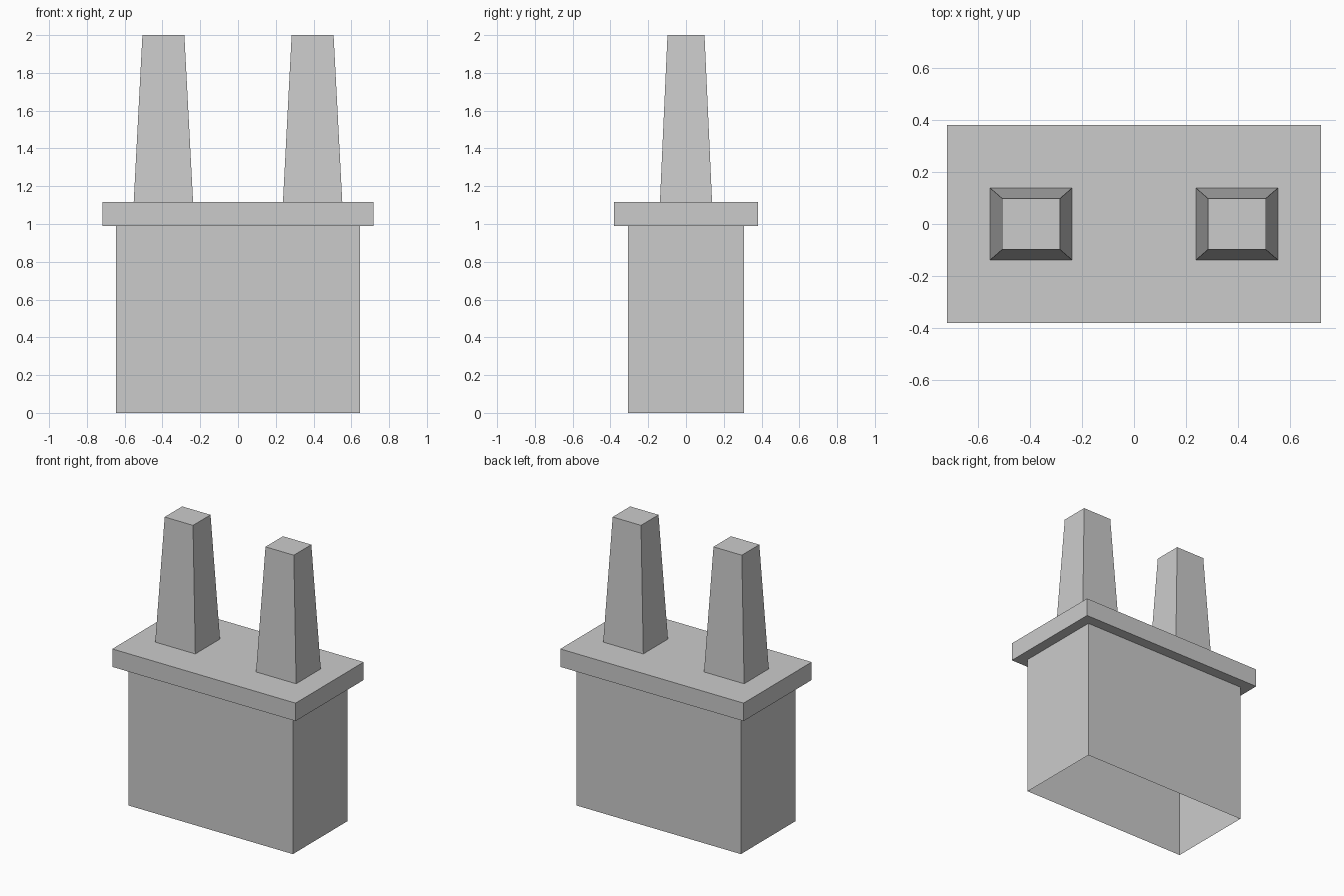
import bpy, bmesh

if "Cube" in bpy.data.objects:
    bpy.data.objects.remove(bpy.data.objects["Cube"])


def tapered_box(name, x, z0, z1, base, top, cap_bottom=True, cap_top=True):
    """Box from z0 to z1 with half sizes base (bottom) and top, centred at x."""
    bm = bmesh.new()
    rings = []
    for z, (hx, hy) in ((z0, base), (z1, top)):
        rings.append([bm.verts.new((x + sx * hx, sy * hy, z))
                      for sx, sy in ((-1, -1), (1, -1), (1, 1), (-1, 1))])
    low, high = rings
    for i in range(4):
        j = (i + 1) % 4
        bm.faces.new((low[i], low[j], high[j], high[i]))
    if cap_bottom:
        bm.faces.new(low[::-1])
    if cap_top:
        bm.faces.new(high)
    mesh = bpy.data.meshes.new(name)
    bm.to_mesh(mesh)
    bm.free()
    obj = bpy.data.objects.new(name, mesh)
    bpy.context.collection.objects.link(obj)
    return obj


# Chimney stack: hollow shell, open underneath
tapered_box("stack", 0, 0, 0.99, (0.645, 0.307), (0.645, 0.307),
            cap_bottom=False, cap_top=False)

# Overhanging slab
tapered_box("slab", 0, 0.99, 1.117, (0.718, 0.381), (0.718, 0.381))

# Two tapered square pots
for side, x in (("left", -0.395), ("right", 0.395)):
    tapered_box(side + "_pot", x, 1.117, 2.0, (0.157, 0.138), (0.111, 0.098),
                cap_bottom=False)
